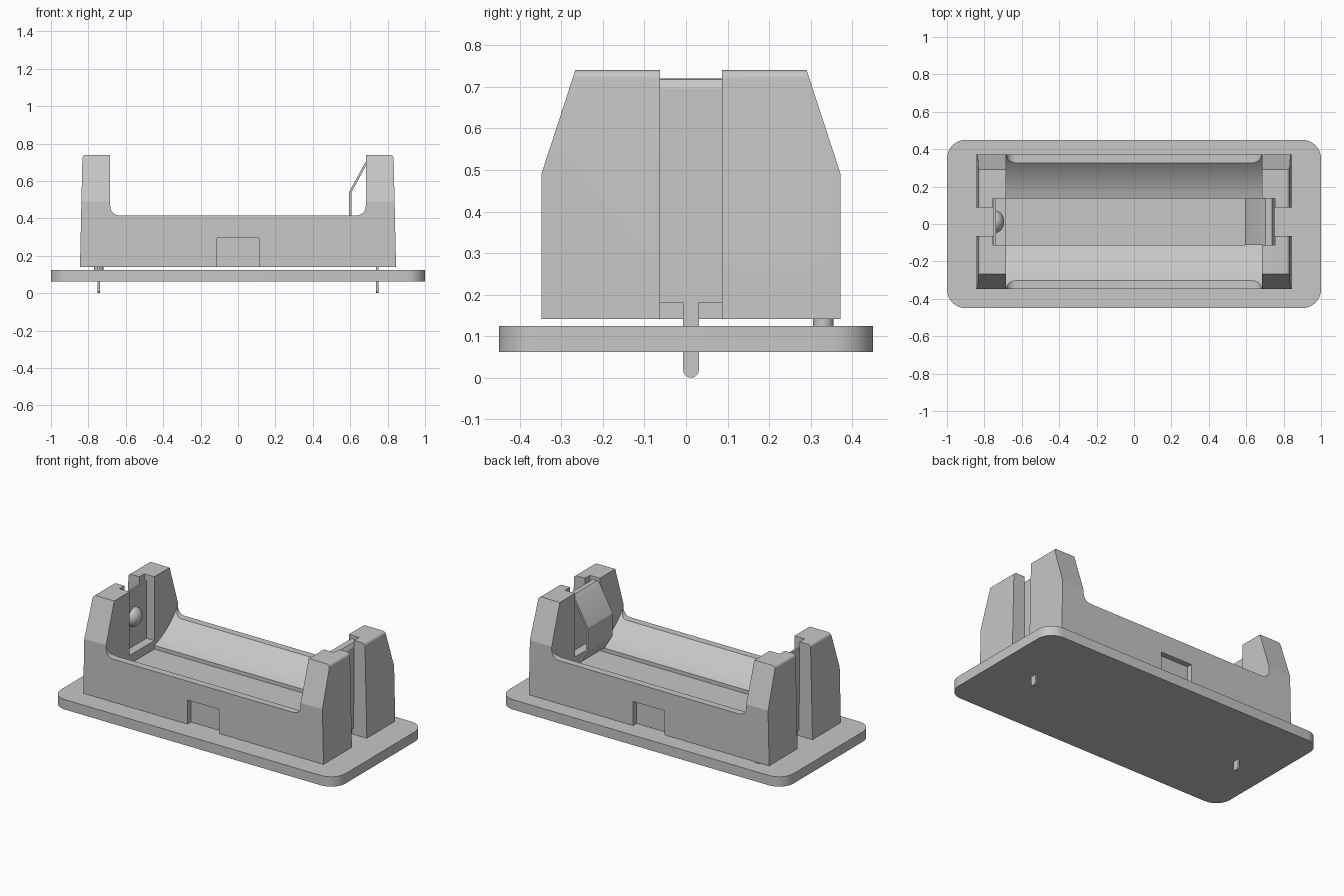
import bpy, bmesh
from math import sin, cos, radians
from mathutils import Vector

cube = bpy.data.objects.get("Cube")
if cube:
    bpy.data.objects.remove(cube, do_unlink=True)

grey = bpy.data.materials.new("plain grey")
grey.use_nodes = True
grey.diffuse_color = (0.57, 0.57, 0.57, 1)
grey.node_tree.nodes["Principled BSDF"].inputs["Base Color"].default_value = (0.57, 0.57, 0.57, 1)

YC = 0.012      # centre line of the holder


def arc(cx, cy, r, a0, a1, n=8):
    """Points on a circular arc, angles in degrees."""
    angles = [radians(a0 + (a1 - a0) * i / n) for i in range(n + 1)]
    return [(cx + r * cos(a), cy + r * sin(a)) for a in angles]


def finish(bm, name):
    bmesh.ops.recalc_face_normals(bm, faces=bm.faces)
    mesh = bpy.data.meshes.new(name)
    bm.to_mesh(mesh)
    bm.free()
    mesh.materials.append(grey)
    obj = bpy.data.objects.new(name, mesh)
    bpy.context.collection.objects.link(obj)
    return obj


def prism(name, outline, axis, lo, hi):
    """Extrude a 2D outline along the named axis."""
    place = {"x": lambda u, v, t: (t, u, v),
             "y": lambda u, v, t: (u, t, v),
             "z": lambda u, v, t: (u, v, t)}[axis]
    bm = bmesh.new()
    face = bm.faces.new([bm.verts.new(place(u, v, lo)) for u, v in outline])
    ext = bmesh.ops.extrude_face_region(bm, geom=[face])
    move = Vector(place(0, 0, hi - lo))
    bmesh.ops.translate(bm, vec=move, verts=[g for g in ext["geom"] if isinstance(g, bmesh.types.BMVert)])
    return finish(bm, name)


def block(name, x0, x1, y0, y1, z0, z1):
    return prism(name, [(x0, y0), (x1, y0), (x1, y1), (x0, y1)], "z", z0, z1)


def apply(obj, mod):
    bpy.context.view_layer.objects.active = obj
    bpy.ops.object.modifier_apply(modifier=mod.name)


def boolean(obj, tool, operation="DIFFERENCE"):
    mod = obj.modifiers.new("cut", "BOOLEAN")
    mod.operation, mod.solver, mod.object = operation, "EXACT", tool
    apply(obj, mod)
    bpy.data.objects.remove(tool, do_unlink=True)


def smooth(obj, angle=25):
    bpy.ops.object.select_all(action="DESELECT")
    obj.select_set(True)
    bpy.context.view_layer.objects.active = obj
    bpy.ops.object.shade_smooth_by_angle(angle=radians(angle))


def ribbon(name, path, half_width):
    """Bent sheet metal: an x-z path swept across y."""
    bm = bmesh.new()
    rows = [[bm.verts.new((x, YC + s * half_width, z)) for s in (-1, 1)] for x, z in path]
    for a, b in zip(rows, rows[1:]):
        bm.faces.new((a[0], a[1], b[1], b[0]))
    obj = finish(bm, name)
    mod = obj.modifiers.new("thickness", "SOLIDIFY")
    mod.thickness, mod.offset = 0.012, 0
    apply(obj, mod)
    return obj


# Base board with rounded corners
board = (arc(0.9, 0.35, 0.1, 0, 90) + arc(-0.9, 0.35, 0.1, 90, 180)
         + arc(-0.9, -0.35, 0.1, 180, 270) + arc(0.9, -0.35, 0.1, 270, 360))
smooth(prism("base_board", board, "z", 0.062, 0.125))

# Holder body: U-shaped front profile trimmed by the sloped end profile
half = ([(0.845, 0.141)] + arc(0.812, 0.72, 0.02, 0, 90) + [(0.683, 0.74)]
        + arc(0.633, 0.465, 0.05, 0, -90))
profile = half + [(-x, z) for x, z in reversed(half)]
body = prism("holder_body", profile, "y", -0.6, 0.6)
end_half = [(0.36, 0.1), (0.36, 0.49), (0.278, 0.741)]
end = [(YC + y, z) for y, z in end_half] + [(YC - y, z) for y, z in reversed(end_half)]
boolean(body, prism("end_trim", end, "x", -1, 1), "INTERSECT")

# Wide round bay and the flat channel along its floor
bay = arc(YC, 0.736, 0.45, 0, 360, 72)[:-1]
boolean(body, prism("bay_cutter", bay, "x", -0.684, 0.684))
boolean(body, block("channel_cutter", -0.684, 0.684, YC - 0.125, YC + 0.125, 0.28, 0.4))

# Contact pockets and outer slots at both ends
for s in (-1, 1):
    xs = sorted((s * 0.67, s * 0.755))
    boolean(body, block("pocket_cutter", *xs, YC - 0.125, YC + 0.125, 0.335, 0.9))
    xs = sorted((s * 0.74, s * 0.9))
    boolean(body, block("slot_cutter", *xs, YC - 0.075, YC + 0.075, 0.1, 0.9))

# Notches in the long sides
for s in (-1, 1):
    ys = sorted((YC + s * 0.325, YC + s * 0.5))
    boolean(body, block("notch_cutter", -0.111, 0.111, *ys, 0.1, 0.295))
smooth(body, 15)

# Solder pins with rounded tips
pin = arc(YC, 0.019, 0.019, 180, 360) + [(YC + 0.019, 0.2), (YC - 0.019, 0.2)]
for s, side in ((-1, "right"), (1, "left")):
    smooth(prism(side + "_pin", pin, "x", s * 0.745 - 0.006, s * 0.745 + 0.006))

# Flat contact with a dome
ribbon("flat_contact", [(-0.745, 0.181), (-0.745, 0.70)], 0.125)
bm = bmesh.new()
bmesh.ops.create_uvsphere(bm, u_segments=32, v_segments=16, radius=0.06)
bmesh.ops.bisect_plane(bm, geom=bm.verts[:] + bm.edges[:] + bm.faces[:],
                       plane_co=(0, 0, 0), plane_no=(1, 0, 0), clear_inner=True)
bmesh.ops.scale(bm, vec=(0.85, 1, 1), verts=bm.verts)
bmesh.ops.translate(bm, vec=(-0.745, YC, 0.52), verts=bm.verts)
smooth(finish(bm, "contact_dome"))

# Folded spring contact
spring = [(0.745, 0.181), (0.745, 0.695), (0.735, 0.712), (0.705, 0.714),
          (0.685, 0.695), (0.6, 0.54), (0.6, 0.4), (0.655, 0.31)]
smooth(ribbon("spring_contact", spring, 0.125))

# Locating peg under the body
peg = arc(-0.745, 0.33, 0.025, 0, 360, 24)[:-1]
smooth(prism("locating_peg", peg, "z", 0.1, 0.16))
